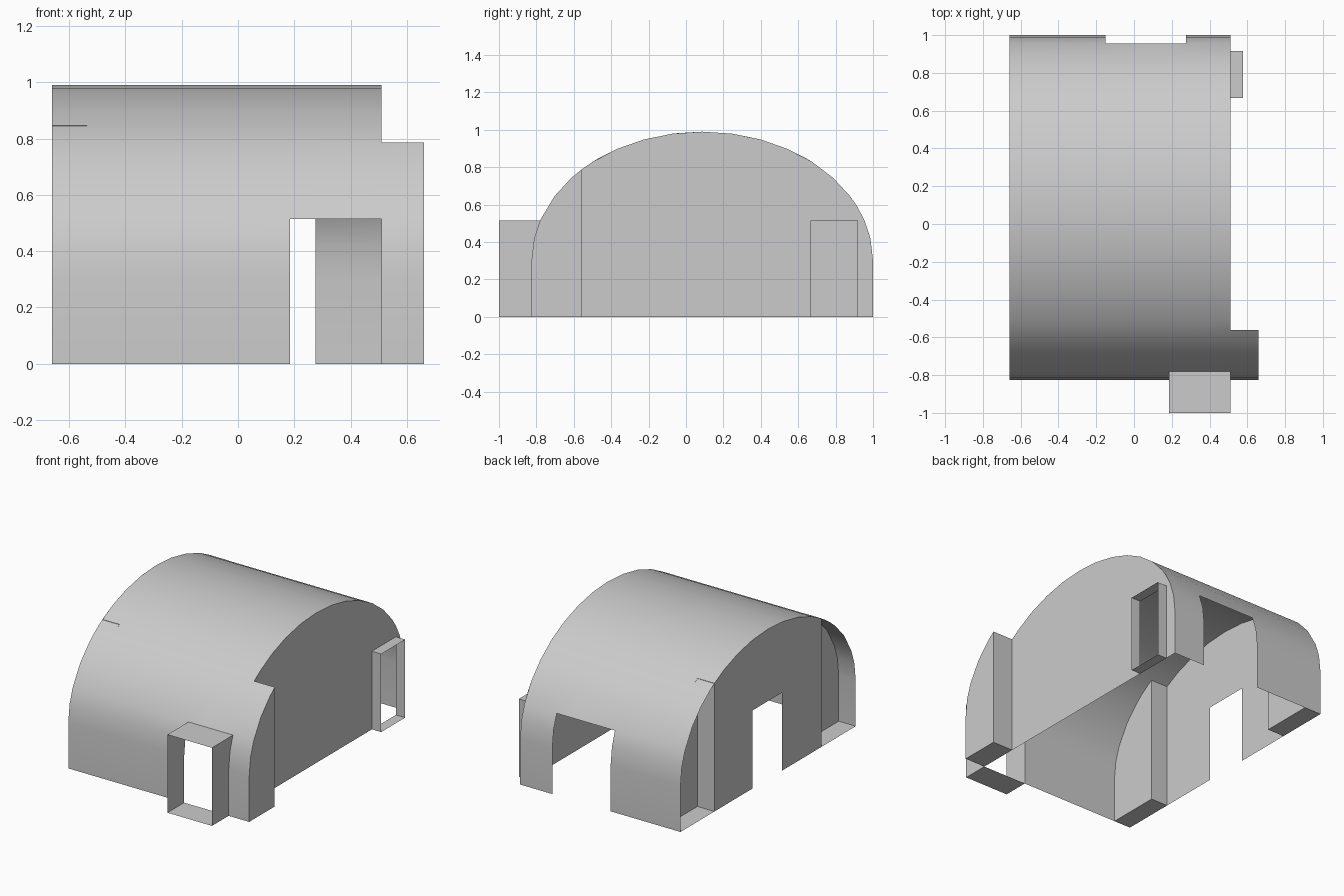
import bpy, math

if "Cube" in bpy.data.objects:
    bpy.data.objects.remove(bpy.data.objects["Cube"])

CY, RY, Z0, RZ = 0.087, 0.913, 0.30, 0.69   # arch: centre y, half width, spring height, rise
DOOR = 0.515                                # common height of all openings
XL, XI, XR, XB = -0.66, -0.536, 0.51, 0.66  # left end, left recess, right wall, right bay
BAY = -0.56                                 # inner side of the right bay


def height(y):
    t = min(1.0, abs((y - CY) / RY))
    return Z0 + RZ * math.sqrt(1 - t * t)


def arch_point(deg):
    a = math.radians(deg)
    return (CY - RY * math.cos(a), Z0 + RZ * math.sin(a))


def make(name, polys, smooth=False):
    verts, index, faces = [], {}, []
    for poly in polys:
        face = []
        for p in poly:
            key = tuple(round(c, 5) for c in p)
            if key not in index:
                index[key] = len(verts)
                verts.append(key)
            face.append(index[key])
        faces.append(face)
    me = bpy.data.meshes.new(name)
    me.from_pydata(verts, [], faces)
    ob = bpy.data.objects.new(name, me)
    bpy.context.collection.objects.link(ob)
    if smooth:
        bpy.ops.object.select_all(action='DESELECT')
        ob.select_set(True)
        bpy.context.view_layer.objects.active = ob
        bpy.ops.object.shade_smooth_by_angle(angle=math.radians(30))
    return ob


def floor(x0, x1, y0, y1, z=0.0):
    return [(x0, y0, z), (x1, y0, z), (x1, y1, z), (x0, y1, z)]


def side(y, x0, x1, z1):
    return [(x0, y, 0), (x1, y, 0), (x1, y, z1), (x0, y, z1)]


# Arch profile, with extra points at the door height and the bay edge
door_deg = math.degrees(math.asin((DOOR - Z0) / RZ))
bay_deg = math.degrees(math.acos((CY - BAY) / RY))
angles = [0, 10, door_deg] + list(range(30, 151, 10)) + [180 - door_deg, 170, 180, bay_deg]
profile = [(CY - RY, 0)] + [arch_point(d) for d in sorted(angles)] + [(CY + RY, 0)]


def end_wall(x, y0, y1, hole=None):
    """Upright wall under the arch, as vertical strips, with an optional opening."""
    ys = {y0, y1} | {p[0] for p in profile if y0 + 1e-4 < p[0] < y1 - 1e-4}
    if hole:
        ys |= set(hole)
    ys = sorted(ys)
    out = []
    for a, b in zip(ys, ys[1:]):
        low = DOOR if hole and hole[0] <= (a + b) / 2 <= hole[1] else 0
        out.append([(x, a, low), (x, b, low), (x, b, height(b)), (x, a, height(a))])
    return out


# Arched shell with the front and back openings
xs = [XL, -0.15, 0.185, 0.275, XR, XB]
shell = []
for (ya, za), (yb, zb) in zip(profile, profile[1:]):
    for xa, xb in zip(xs, xs[1:]):
        ym, zm, xm = (ya + yb) / 2, (za + zb) / 2, (xa + xb) / 2
        if xm > XR and ym > BAY:
            continue
        if zm < DOOR and ym < CY and 0.185 < xm < XR:
            continue
        if zm < DOOR and ym > CY and -0.15 < xm < 0.275:
            continue
        shell.append([(xa, ya, za), (xb, ya, za), (xb, yb, zb), (xa, yb, zb)])
make("arched_shell", shell, smooth=True)

# Left end: middle wall with doorway, recessed corners with their floors
yf, yb, r0, r1 = CY - RY, CY + RY, -0.47, 0.646
make("left_wall", end_wall(XL, r0, r1, (-0.06, 0.25)))
for name, a, b, jog in (("front", yf, r0, r0), ("back", r1, yb, r1)):
    make(f"left_recess_{name}", end_wall(XI, a, b)
         + [side(jog, XL, XI, height(jog)), floor(XL, XI, a, b)])

# Right end: wall with window opening, and the projecting corner bay
win = (0.667, 0.917)
make("right_wall", end_wall(XR, BAY, yb, win))
make("right_bay", end_wall(XB, yf, BAY)
     + [side(BAY, XR, XB, height(BAY)), floor(XR, XB, yf, BAY)])

# Right window tunnel
make("window_frame", [side(y, XR, 0.578, DOOR) for y in win]
     + [floor(XR, 0.578, *win, z) for z in (0, DOOR)])

# Front porch tunnel, its back edge following the arch
curve = [p for p in profile if p[0] < CY and p[1] <= DOOR + 1e-4]
cheek = [(-1, 0)] + curve + [(-1, DOOR)]
make("front_porch", [[(x, y, z) for y, z in cheek] for x in (0.185, XR)]
     + [floor(0.185, XR, -1, yf), floor(0.185, XR, -1, curve[-1][0], DOOR)])
